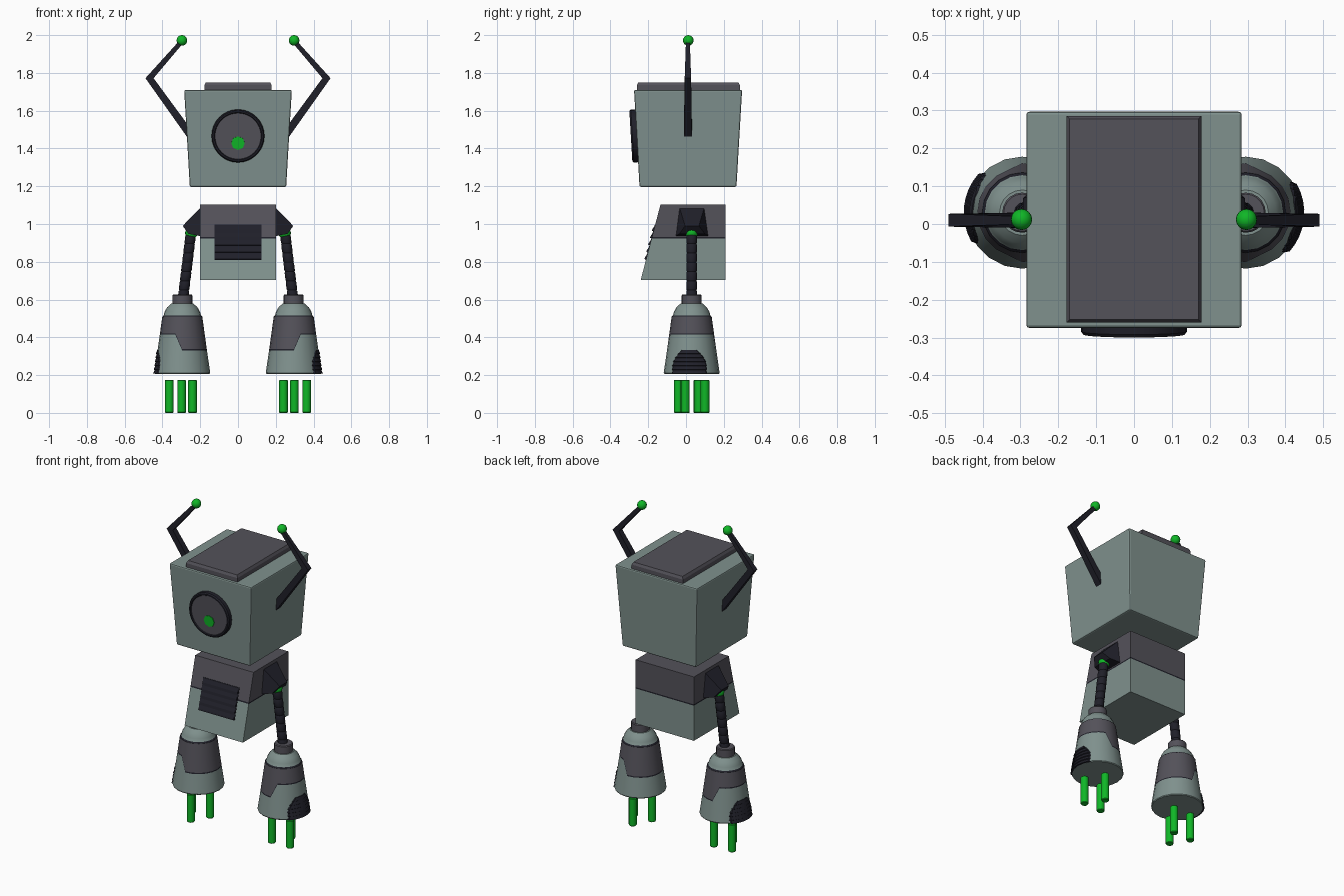
import bpy, bmesh, math
from mathutils import Vector

if "Cube" in bpy.data.objects:
    bpy.data.objects.remove(bpy.data.objects["Cube"])


def material(name, rgb):
    m = bpy.data.materials.new(name)
    m.diffuse_color = (*rgb, 1)
    m.use_nodes = True
    m.node_tree.nodes["Principled BSDF"].inputs["Base Color"].default_value = m.diffuse_color
    return m


LIGHT, GREY, NAVY, GREEN = range(4)
MATS = [material("pale grey green", (0.215, 0.285, 0.27)),
        material("dark grey", (0.088, 0.084, 0.102)),
        material("near black navy", (0.014, 0.014, 0.022)),
        material("bright green", (0.005, 0.47, 0.02))]


def loft(name, rings, mats, cap_mats=None, bevel=0.0, smooth=True):
    """Skin a list of point rings; mats is one colour or one per band."""
    bands = [mats] * (len(rings) - 1) if isinstance(mats, int) else mats
    caps = cap_mats or (bands[0], bands[-1])
    bm = bmesh.new()
    rows = [[bm.verts.new(p) for p in ring] for ring in rings]
    n = len(rows[0])
    for a, b, m in zip(rows, rows[1:], bands):
        for i in range(n):
            j = (i + 1) % n
            bm.faces.new((a[i], a[j], b[j], b[i])).material_index = m
    bm.faces.new(rows[0]).material_index = caps[0]
    bm.faces.new(rows[-1]).material_index = caps[1]
    bmesh.ops.recalc_face_normals(bm, faces=bm.faces)
    return finish(name, bm, bevel, smooth)


def finish(name, bm, bevel=0.0, smooth=True):
    me = bpy.data.meshes.new(name)
    bm.to_mesh(me)
    bm.free()
    for m in MATS:
        me.materials.append(m)
    ob = bpy.data.objects.new(name, me)
    bpy.context.collection.objects.link(ob)
    if bevel:
        mod = ob.modifiers.new("soft edges", 'BEVEL')
        mod.width, mod.segments = bevel, 2
    if smooth:
        bpy.ops.object.select_all(action='DESELECT')
        ob.select_set(True)
        bpy.context.view_layer.objects.active = ob
        bpy.ops.object.shade_smooth_by_angle(angle=math.radians(32))
    return ob


def rect(x, y0, y1, z):
    return [(-x, y0, z), (x, y0, z), (x, y1, z), (-x, y1, z)]


def circle(r, z, n, x=0, y=0):
    return [(x + r * math.cos(math.tau * i / n), y + r * math.sin(math.tau * i / n), z)
            for i in range(n)]


def ball(name, r, loc):
    bm = bmesh.new()
    bmesh.ops.create_uvsphere(bm, u_segments=16, v_segments=10, radius=r)
    for f in bm.faces:
        f.material_index = GREEN
    finish(name, bm).location = loc


# Head and its top plate
loft("head", [rect(0.255, -0.246, 0.267, 1.197), rect(0.285, -0.275, 0.297, 1.71)],
     LIGHT, bevel=0.008, smooth=False)
loft("head_top_plate", [rect(0.178, -0.26, 0.285, 1.70), rect(0.178, -0.26, 0.285, 1.735),
                        rect(0.17, -0.252, 0.277, 1.75)], GREY, smooth=False)


# Eye: discs facing the front, leaning with the head wall
def eye_disc(name, profile, n, mats, caps, z):
    rings = [[(p[0], -d, p[1] + z) for p in circle(r, 0, n)] for r, d in profile]
    ob = loft(name, rings, mats, caps)
    ob.location = (0, -0.26, 1.467)
    ob.rotation_euler.x = 0.0588


eye_disc("eye", [(0.14, -0.02), (0.14, 0.024), (0.134, 0.032), (0.126, 0.032), (0.122, 0.027)],
         32, NAVY, (NAVY, GREY), 0)
eye_disc("pupil", [(0.036, 0.01), (0.036, 0.031)], 8, GREEN, (GREEN, GREEN), -0.037)

# Torso: dark chest over pale belly with a thin seam
SLOPE = 0.105 / 0.4


def front_y(z):
    return -0.135 - (1.103 - z) * SLOPE


loft("torso", [rect(0.202, front_y(z), 0.21, z) for z in (0.703, 0.923, 0.931, 1.103)],
     [LIGHT, NAVY, GREY], smooth=False)

# Chest vent: sloping backing with five louvres
vent = [(0.81, -0.02), (0.81, 0.002), (0.997, 0.002), (0.997, -0.02)]
loft("vent_backing", [[(x, front_y(z) - d, z) for z, d in vent] for x in (-0.125, 0.125)],
     NAVY, smooth=False)
STEP = 0.187 / 5
for i in range(5):
    z = 0.81 + i * STEP
    slat = [(z, -0.01), (z + 0.004, 0.009), (z + 0.012, 0.009), (z + STEP - 0.004, 0.001),
            (z + STEP - 0.004, -0.01)]
    loft(f"vent_louvre_{i + 1}", [[(x, front_y(a) - d, a) for a, d in slat]
                                  for x in (-0.122, 0.122)], NAVY, smooth=False)

ARM_Y, HAND_X = 0.03, 0.295


def hand_radius(z):
    return 0.148 - (z - 0.207) * 0.14


def band_edge(i, n):
    """Lower edge of the dark hand band: high outside, low inside."""
    c = abs((i + n / 2) % n - n / 2) * 360 / n
    return 0.414 - 0.084 * min(1, max(0, (c - 72) / 18))


def make_hand(side, s):
    """Hand built around its own axis with +x outward, turned round for the left."""
    n, parts = 20, []

    def edge_ring(extra):
        ring = []
        for i in range(n):
            z = band_edge(i, n) + extra
            a, r = math.tau * i / n, hand_radius(z)
            ring.append((r * math.cos(a), r * math.sin(a), z))
        return ring

    rings = [circle(0.145, 0.207, n), circle(0.148, 0.212, n), edge_ring(0), edge_ring(0.007),
             circle(0.106, 0.509, n), circle(0.099, 0.516, n), circle(0.094, 0.535, n),
             circle(0.081, 0.558, n), circle(0.06, 0.578, n)]
    parts.append(loft(f"{side}_hand", rings,
                      [LIGHT, LIGHT, NAVY, GREY, NAVY, LIGHT, LIGHT, LIGHT]))
    parts.append(loft(f"{side}_wrist", [circle(0.053, 0.57, n), circle(0.053, 0.622, n),
                                        circle(0.049, 0.627, n)], GREY))
    # Ribbed grip patch on the outer side
    bm, cols, ribs = bmesh.new(), 10, 6
    levels = [(0.207, -0.008)]
    for k in range(ribs):
        z = 0.207 + 0.127 * k / ribs
        levels += [(z + 0.001, 0.007), (z + 0.019, 0.002)]
    levels.append((0.334, -0.008))
    rows = []
    for z, d in levels:
        t = max(0, (z - 0.24) / 0.094)
        half = math.asin((0.103 - 0.058 * t * t) / hand_radius(z))
        row = []
        for c in range(cols + 1):
            a = math.radians(-6) + half * (2 * c / cols - 1)
            r = hand_radius(z) + (d if 0 < c < cols else -0.008)
            row.append(bm.verts.new((r * math.cos(a), r * math.sin(a), z)))
        rows.append(row)
    for a, b in zip(rows, rows[1:]):
        for c in range(cols):
            bm.faces.new((a[c], a[c + 1], b[c + 1], b[c])).material_index = NAVY
    parts.append(finish(f"{side}_hand_grip", bm, smooth=False))
    # Three floating fingers
    for k, deg in enumerate((-28, 92, 212)):
        a = math.radians(deg)
        x, y = 0.006 + 0.071 * math.cos(a), 0.071 * math.sin(a)
        parts.append(loft(f"{side}_finger_{k + 1}",
                          [circle(r, z, 12, x, y) for r, z in
                           ((0.02, 0), (0.023, 0.004), (0.023, 0.171), (0.02, 0.175))], GREEN))
    for ob in parts:
        ob.location = (s * HAND_X, ARM_Y, 0)
        ob.rotation_euler.z = 0 if s > 0 else math.pi


for side, s in (("right", 1), ("left", -1)):
    # Bent antenna with a ball tip
    def section(p, q, w):
        return [(s * p[0], 0.01 - w, p[1]), (s * p[0], 0.01 + w, p[1]),
                (s * q[0], 0.01 + w, q[1]), (s * q[0], 0.01 - w, q[1])]

    loft(f"{side}_antenna", [section((0.262, 1.52), (0.262, 1.45), 0.021),
                             section((0.447, 1.772), (0.49, 1.772), 0.017),
                             section((0.284, 1.965), (0.306, 1.975), 0.01)], NAVY, smooth=False)
    ball(f"{side}_antenna_tip", 0.028, (s * 0.297, 0.012, 1.972))

    # Wedge shoulder and ball joint
    loft(f"{side}_shoulder",
         [[(s * 0.195, -0.055, 0.935), (s * 0.195, 0.12, 0.935),
           (s * 0.195, 0.098, 1.09), (s * 0.195, -0.035, 1.09)],
          [(s * 0.262, -0.035, 0.948), (s * 0.262, 0.1, 0.948),
           (s * 0.293, 0.068, 0.99), (s * 0.293, -0.005, 0.99)]], NAVY, smooth=False)
    ball(f"{side}_shoulder_joint", 0.033, (s * 0.247, ARM_Y, 0.953))

    # Ribbed hose arm
    rings = []
    for k in range(7):
        for t, r in ((k / 7, 0.025), ((k + 0.12) / 7, 0.028), ((k + 0.88) / 7, 0.028)):
            rings.append(circle(r, 0.945 - 0.345 * t, 12, s * (0.25 + 0.042 * t), ARM_Y))
    loft(f"{side}_arm", rings, NAVY)
    make_hand(side, s)
